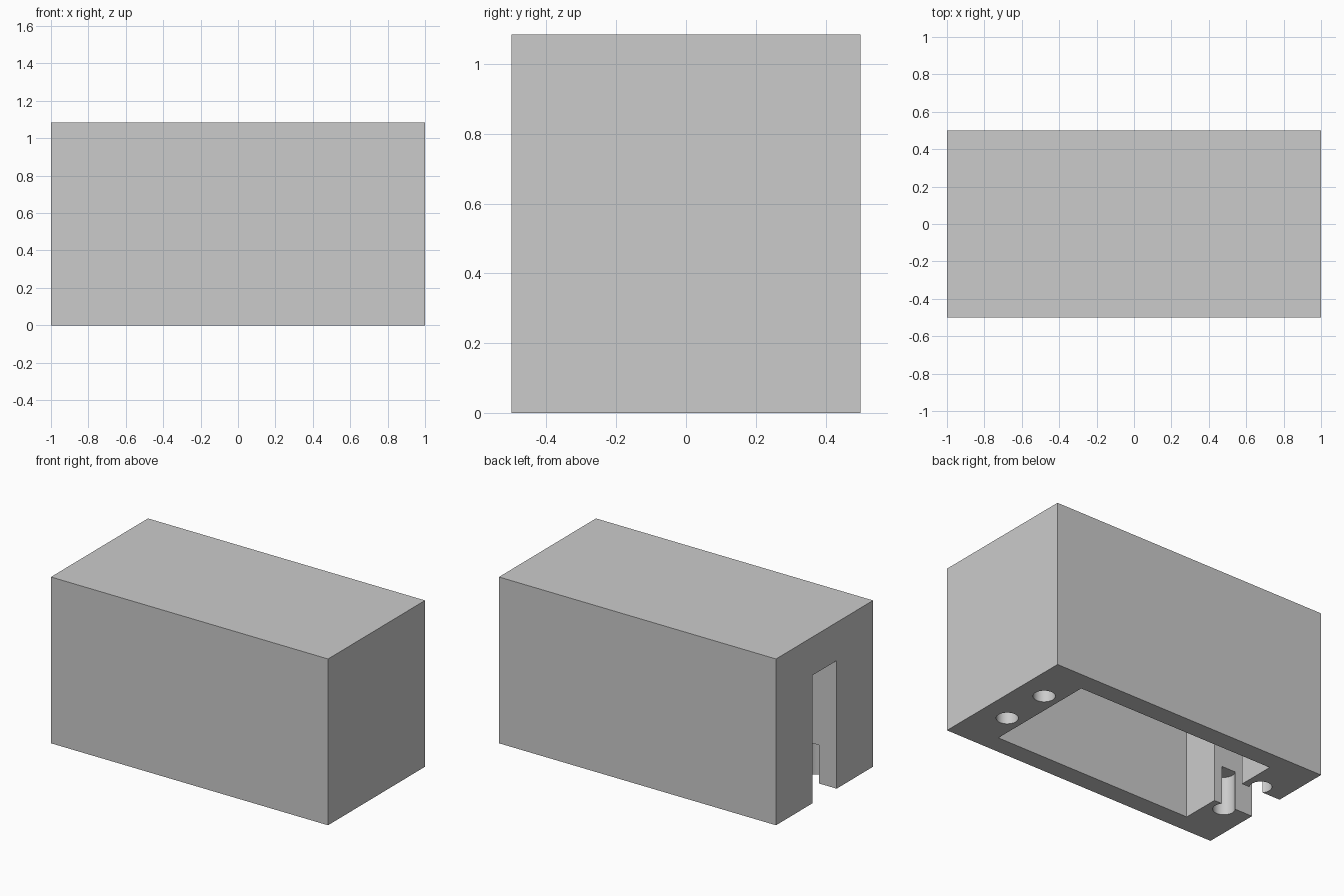
import bpy
import bmesh
from mathutils import Matrix, Vector

cube = bpy.data.objects.get("Cube")
if cube:
    bpy.data.objects.remove(cube, do_unlink=True)

L, W, H = 2.0, 1.0, 1.085      # housing size
CAV_X, CAV_Y, CAV_H = 0.715, 0.375, 0.835
SLOT_Y = 0.125
HOLE_X, HOLE_Y, HOLE_R, HOLE_H = 0.822, 0.167, 0.065, 0.25

grey = bpy.data.materials.new("light_grey")
grey.use_nodes = True
COLOUR = (0.6, 0.6, 0.6, 1)
grey.diffuse_color = COLOUR
grey.node_tree.nodes["Principled BSDF"].inputs["Base Color"].default_value = COLOUR


def finish(name, bm):
    mesh = bpy.data.meshes.new(name)
    bm.to_mesh(mesh)
    bm.free()
    mesh.materials.append(grey)
    obj = bpy.data.objects.new(name, mesh)
    bpy.context.collection.objects.link(obj)
    return obj


def box(name, lo, hi):
    lo, hi = Vector(lo), Vector(hi)
    bm = bmesh.new()
    bmesh.ops.create_cube(bm, size=1, matrix=Matrix.Translation((lo + hi) / 2)
                          @ Matrix.Diagonal((*(hi - lo), 1)))
    return finish(name, bm)


def peg(name, x, y):
    bm = bmesh.new()
    bmesh.ops.create_cone(bm, cap_ends=True, segments=48, radius1=HOLE_R, radius2=HOLE_R,
                          depth=2 * HOLE_H, matrix=Matrix.Translation((x, y, 0)))
    return finish(name, bm)


# Solid housing block
housing = box("housing", (-L / 2, -W / 2, 0), (L / 2, W / 2, H))

# Cutters: open-bottomed cavity, end slot, four blind screw holes
cutters = [
    box("cavity_cutter", (-CAV_X, -CAV_Y, -0.1), (CAV_X, CAV_Y, CAV_H)),
    box("slot_cutter", (-L / 2 - 0.1, -SLOT_Y, -0.2), (0, SLOT_Y, CAV_H)),
]
for sx in (-1, 1):
    for sy in (-1, 1):
        cutters.append(peg("screw_hole_cutter", sx * HOLE_X, sy * HOLE_Y))

for cutter in cutters:
    cutter.hide_render = True
    cutter.hide_set(True)
    mod = housing.modifiers.new(cutter.name, 'BOOLEAN')
    mod.operation = 'DIFFERENCE'
    mod.solver = 'EXACT'
    mod.object = cutter

# Apply the cuts, then drop the cutters
bpy.context.view_layer.objects.active = housing
housing.select_set(True)
for mod in list(housing.modifiers):
    bpy.ops.object.modifier_apply(modifier=mod.name)
for cutter in cutters:
    bpy.data.objects.remove(cutter, do_unlink=True)

# Smooth hole walls with sharp box edges
bpy.ops.object.shade_smooth_by_angle(angle=0.6)
